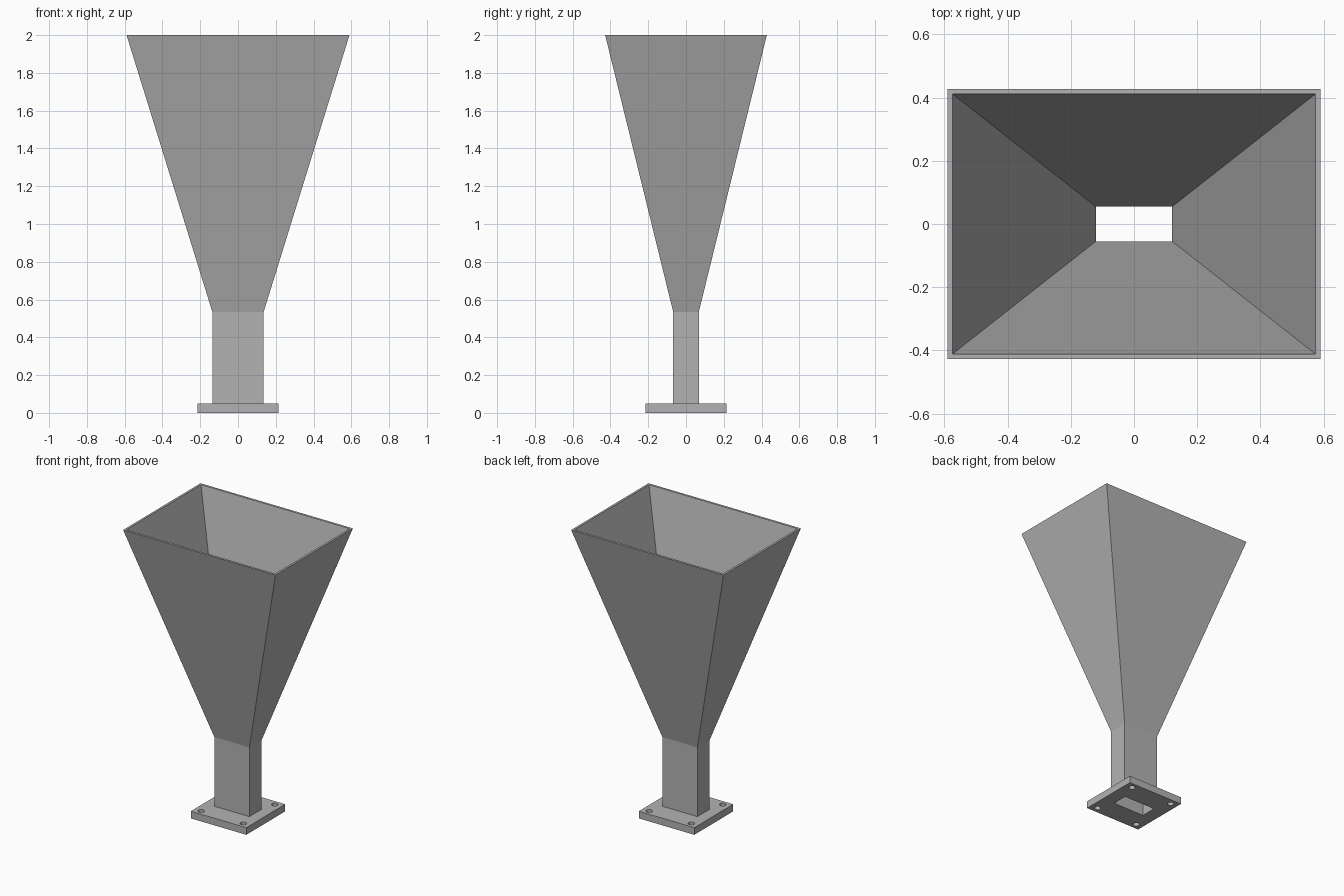
import bpy
import bmesh
from math import cos, sin, tau

cube = bpy.data.objects.get("Cube")
if cube:
    bpy.data.objects.remove(cube)

# Material
metal = bpy.data.materials.new("grey metal")
metal.use_nodes = True
colour = (0.45, 0.45, 0.45, 1)
metal.diffuse_color = colour
metal.node_tree.nodes["Principled BSDF"].inputs["Base Color"].default_value = colour

# Main sizes
FLANGE_HALF, FLANGE_TOP = 0.215, 0.05
THROAT_Z, MOUTH_Z = 0.535, 2.0
BORE = (0.121, 0.055)           # inner half sizes of the tube
TUBE = (0.136, 0.068)           # outer half sizes of the tube
MOUTH_IN, MOUTH_OUT = (0.575, 0.412), (0.59, 0.428)
BOLT_X, BOLT_Y, BOLT_R = 0.163, 0.173, 0.021


def rectangle(half_x, half_y):
    return [(-half_x, -half_y), (half_x, -half_y),
            (half_x, half_y), (-half_x, half_y)]


def circle(cx, cy, r, n=24):
    return [(cx + r * cos(tau * i / n), cy + r * sin(tau * i / n)) for i in range(n)]


def hollow_section(name, sections):
    """Skin rectangular sections (half sizes, z) in order: up the outside, down the inside."""
    bm = bmesh.new()
    rings = [[bm.verts.new((x, y, z)) for x, y in rectangle(*half)] for half, z in sections]
    for low, high in zip(rings, rings[1:]):
        for i in range(4):
            j = (i + 1) % 4
            bm.faces.new((low[i], low[j], high[j], high[i]))
    mesh = bpy.data.meshes.new(name)
    bm.to_mesh(mesh)
    bm.free()
    mesh.materials.append(metal)
    obj = bpy.data.objects.new(name, mesh)
    bpy.context.collection.objects.link(obj)
    return obj


# Straight feed tube and flared horn with a thin rim
hollow_section("feed_tube", [(TUBE, FLANGE_TOP), (TUBE, THROAT_Z),
                             (BORE, THROAT_Z), (BORE, FLANGE_TOP)])
hollow_section("flared_horn", [(TUBE, THROAT_Z), (MOUTH_OUT, MOUTH_Z),
                               (MOUTH_IN, MOUTH_Z), (BORE, THROAT_Z)])

# Square flange: filled outline with the bore and four bolt holes left open
outline = bpy.data.curves.new("mounting_flange", "CURVE")
outline.dimensions = "2D"
outline.fill_mode = "BOTH"
outline.extrude = FLANGE_TOP / 2
loops = [rectangle(FLANGE_HALF, FLANGE_HALF), rectangle(*BORE)]
loops += [circle(x, y, BOLT_R) for x, y in rectangle(BOLT_X, BOLT_Y)]
for points in loops:
    spline = outline.splines.new("POLY")
    spline.points.add(len(points) - 1)
    for point, (x, y) in zip(spline.points, points):
        point.co = (x, y, 0, 1)
    spline.use_cyclic_u = True
outline.materials.append(metal)
flange = bpy.data.objects.new("mounting_flange", outline)
flange.location.z = FLANGE_TOP / 2
bpy.context.collection.objects.link(flange)

# Turn the flange into a flat-shaded mesh
bpy.ops.object.select_all(action="DESELECT")
flange.select_set(True)
bpy.context.view_layer.objects.active = flange
bpy.ops.object.convert(target="MESH")
bpy.ops.object.shade_flat()
bm = bmesh.new()
bm.from_mesh(flange.data)
bmesh.ops.remove_doubles(bm, verts=bm.verts, dist=0.0001)
bmesh.ops.recalc_face_normals(bm, faces=bm.faces)
bm.to_mesh(flange.data)
bm.free()
